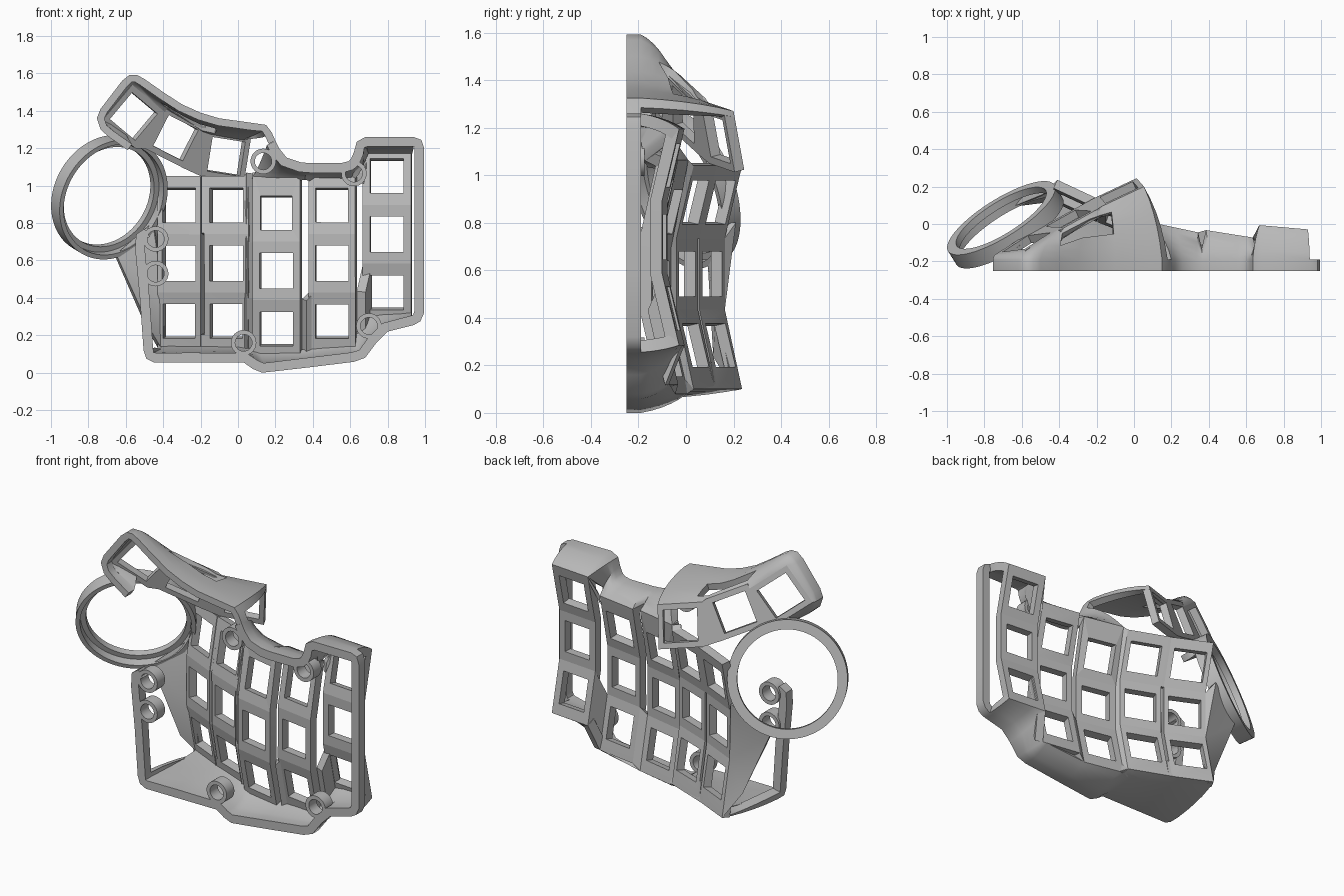
import bpy, bmesh, math
from mathutils import Vector, Matrix

if "Cube" in bpy.data.objects:
    bpy.data.objects.remove(bpy.data.objects["Cube"])

grey = bpy.data.materials.new("plain_grey")
grey.diffuse_color = (0.48, 0.48, 0.48, 1)
grey.use_nodes = True
grey.node_tree.nodes["Principled BSDF"].inputs["Base Color"].default_value = grey.diffuse_color


def make(name, faces, thick=0.0, angle=30):
    """Build an object from faces given as point lists, welded, optionally thickened inward."""
    bm = bmesh.new()
    for f in faces:
        bm.faces.new([bm.verts.new(p) for p in f])
    bmesh.ops.remove_doubles(bm, verts=bm.verts, dist=0.0005)
    bmesh.ops.dissolve_degenerate(bm, edges=bm.edges, dist=0.0005)
    me = bpy.data.meshes.new(name)
    bm.to_mesh(me)
    bm.free()
    ob = bpy.data.objects.new(name, me)
    bpy.context.collection.objects.link(ob)
    me.materials.append(grey)
    bpy.ops.object.select_all(action='DESELECT')
    ob.select_set(True)
    bpy.context.view_layer.objects.active = ob
    if thick:
        m = ob.modifiers.new("thickness", 'SOLIDIFY')
        m.thickness, m.offset = thick, -1
        bpy.ops.object.modifier_apply(modifier=m.name)
    bpy.ops.object.shade_smooth_by_angle(angle=math.radians(angle))
    return ob


def frame(P, a0, a1, b0, b1, h0, h1, k0, k1):
    """Four faces around a rectangular hole, mapped through P(a, b)."""
    o = [P(a0, b0), P(a0, b1), P(a1, b1), P(a1, b0)]
    i = [P(h0, k0), P(h0, k1), P(h1, k1), P(h1, k0)]
    return [[o[n], o[(n + 1) % 4], i[(n + 1) % 4], i[n]] for n in range(4)]


def lathe(name, profile, matrix, n=64):
    """Spin a closed (radius, height) profile around local z."""
    pts = [[matrix @ Vector((r * math.cos(t), r * math.sin(t), h)) for r, h in profile]
           for t in (2 * math.pi * k / n for k in range(n))]
    m = len(profile)
    make(name, [[pts[k][j], pts[(k + 1) % n][j], pts[(k + 1) % n][(j + 1) % m], pts[k][(j + 1) % m]]
                for k in range(n) for j in range(m)])


# Key columns: centre x, centre z, depth, tilt in degrees, half width, lower end, upper end
COLS = [(-0.295, 0.585, 0.11, 25, 0.115, -0.495, 0.465), (-0.045, 0.585, 0.005, 21, 0.118, -0.495, 0.465),
        (0.215, 0.545, -0.09, 12, 0.128, -0.475, 0.53), (0.51, 0.585, -0.125, 9, 0.125, -0.475, 0.49),
        (0.80, 0.74, -0.09, 5, 0.13, -0.465, 0.465)]
MID = 0.15


def C(i, u, s):
    """Point on column i: u from -1 to 1 across, s along the dished length ('B' or 'E' for its ends)."""
    cx, cz, cy, tilt, hw, lo, hi = COLS[i]
    s = {'B': lo, 'E': hi}.get(s, s)
    over = max(0, abs(s) - MID)
    x = u * hw
    z = math.copysign(min(abs(s), MID) + over * 0.97, s)
    return Vector((cx + x, cy - x * math.tan(math.radians(tilt)) + min(over, 0.315) * 0.23, cz + z))


for i, col in enumerate(COLS):
    h = 0.089 / col[4]
    faces = []
    for b0, b1, k in (('B', -MID, -0.305), (-MID, MID, 0), (MID, 'E', 0.305)):
        faces += frame(lambda u, s: C(i, u, s), -1, 1, b0, b1, -h, h, k - 0.095, k + 0.095)
    make(f"key_column_{i + 1}", faces, 0.05, 8)

# Webs that join neighbouring columns, leaving slits between them
SPANS = [(('B', -0.38), (MID, 'E')), (('B', -MID), (-MID, MID), (MID, 'E')),
         (('B', -MID),), (('B', -MID), (0.43, 'E'))]
for i, spans in enumerate(SPANS):
    make(f"column_web_{i + 1}", [[C(i, 1, a), C(i, 1, b), C(i + 1, -1, b), C(i + 1, -1, a)]
                                 for a, b in spans], 0.05, 8)

# Thumb key plate: centre x, centre z, turn in degrees
THUMB = [(-0.575, 1.38, -40), (-0.35, 1.265, -27), (-0.08, 1.165, -9)]


def T(i, u, v):
    """Point on thumb key i, u and v from -1 to 1."""
    cx, cz, turn = THUMB[i]
    c, s = math.cos(math.radians(turn)), math.sin(math.radians(turn))
    a, b = u * 0.115, v * 0.125
    x, z = cx + a * c - b * s, cz + a * s + b * c
    return Vector((x, 0.168 + 0.43 * (x + 0.08) - 0.25 * (z - 1.17), z))


faces = []
for i in range(3):
    faces += frame(lambda u, v: T(i, u, v), -1, 1, -1, 1, -0.77, 0.77, -0.74, 0.74)
for i in range(2):
    faces.append([T(i, 1, -1), T(i, 1, 1), T(i + 1, -1, 1), T(i + 1, -1, -1)])
make("thumb_plate", faces, 0.045, 20)


# Outer wall: rim point (x, z) and the plate point it rises to; None keeps the rim only
B, E = 'B', 'E'
WALL = [(-0.50, 0.77, None), (-0.545, 0.74, None), (-0.55, 0.66, None), (-0.525, 0.40, None),
        (-0.505, 0.12, C(0, -1, B)), (-0.49, 0.075, C(0, -1, B)), (-0.45, 0.055, C(0, -1, B)),
        (-0.25, 0.055, C(0, 0.8, B)), (0.03, 0.055, C(1, 0.4, B)), (0.08, 0.02, C(1, 1, B)),
        (0.13, 0.0, C(2, -0.8, B)), (0.35, 0.025, C(2, 1, B)), (0.62, 0.058, C(3, 0.8, B)),
        (0.68, 0.08, C(3, 1, B)), (0.74, 0.16, C(4, -1, B)), (0.80, 0.22, C(4, -0.3, B)),
        (0.92, 0.25, C(4, 0.9, B)), (0.94, 0.255, C(4, 1, B)), (0.975, 0.275, None),
        (0.995, 0.32, None), (0.995, 0.6, None), (0.995, 0.9, None),
        (0.995, 1.20, None), (0.98, 1.245, None), (0.94, 1.26, C(4, 1, E)),
        (0.68, 1.26, C(4, -1, E)), (0.635, 1.235, C(4, -1, E)),
        (0.62, 1.18, Vector((0.652, -0.13, 1.09))), (0.605, 1.145, C(3, 1, E)),
        (0.59, 1.13, C(3, 0.8, E)), (0.55, 1.12, C(3, 0.4, E)), (0.40, 1.12, C(3, -1, E)),
        (0.365, 1.122, Vector((0.362, -0.13, 1.075))), (0.335, 1.125, C(2, 1, E)),
        (0.26, 1.15, C(2, 0, E)), (0.22, 1.20, C(2, -0.7, E)), (0.20, 1.24, C(2, -1, E))]
THUMB_WALL = [(0.20, 1.24, None), (0.18, 1.285, T(2, 1, 0.8)), (0.15, 1.325, T(2, 1, 1)),
              (0.08, 1.335, T(2, 0.8, 1)), (-0.10, 1.36, T(2, -0.6, 1)),
              (-0.20, 1.39, T(2, -1, 1)), (-0.30, 1.435, T(1, 0.8, 1)),
              (-0.40, 1.50, T(1, -0.8, 1)), (-0.50, 1.57, T(0, 1, 1)),
              (-0.54, 1.592, T(0, 0.3, 1)), (-0.58, 1.592, T(0, -0.5, 1)),
              (-0.62, 1.56, T(0, -1, 1)), (-0.735, 1.41, T(0, -1, -0.5)),
              (-0.755, 1.36, T(0, -1, -1)), (-0.735, 1.30, T(0, -1, -1)),
              (-0.69, 1.26, T(0, -0.7, -1)), (-0.59, 1.19, T(0, 0.2, -1))]
LEVELS = 5


def rise(x, z, top):
    """Wall section: a straight rim, then a convex curve up to the plate."""
    pts = [Vector((x, -0.25, z)), Vector((x, -0.19, z))]
    if top is not None:
        a = pts[1]
        knee = a.lerp(top, 0.25)
        knee.y = a.y + (top.y - a.y) * 0.6
        for k in range(1, LEVELS + 1):
            t = k / LEVELS
            pts.append(a * (1 - t) ** 2 + knee * 2 * t * (1 - t) + top * t * t)
    return pts


def wall(name, path, thick, window=()):
    faces = []
    for n, (p, q) in enumerate(zip(path, path[1:])):
        a, b = rise(*p), rise(*q)
        for k in range(min(len(a), len(b)) - 1):
            if n in window and 3 <= k < LEVELS:
                continue
            faces.append([a[k], a[k + 1], b[k + 1], b[k]])
    make(name, faces, thick, 40)


wall("main_wall", WALL, 0.052)
wall("thumb_wall", THUMB_WALL, 0.04, window=(4, 5, 6))

# Round holder ring beside the columns, with a stepped inner lip
tilt = Vector((-0.5, 0.8, 0.3)).to_track_quat('Z', 'Y').to_matrix().to_4x4()
lathe("holder_ring", [(0.28, 0.04), (0.28, 0.0), (0.31, 0.0), (0.31, -0.05), (0.335, -0.05), (0.335, 0.04)],
      Matrix.Translation((-0.69, 0.0, 0.94)) @ tilt, 80)

# Side panel between the ring and the first column
A, D = Vector((-0.66, 0.13, 0.63)), Vector((-0.45, 0.21, 0.80))
low, mid, high = C(0, -1, B), C(0, -1, -MID), C(0, -1, MID)
edge = Vector((-0.49, 0.15, 0.24))
make("side_panel", [[low, edge, mid], [edge, A, mid], [mid, A, D], [mid, D, high]], 0.04)

# Screw bosses with through holes
for n, (x, z) in enumerate([(0.135, 1.13), (0.62, 1.065), (0.70, 0.25), (0.03, 0.16),
                            (-0.44, 0.715), (-0.44, 0.53)]):
    lathe(f"screw_boss_{n + 1}", [(0.068, 0.075), (0.068, 0.0), (0.045, 0.0), (0.045, 0.075)],
          Matrix.Translation((x, -0.25, z)) @ Matrix.Rotation(-math.pi / 2, 4, 'X'), 32)
